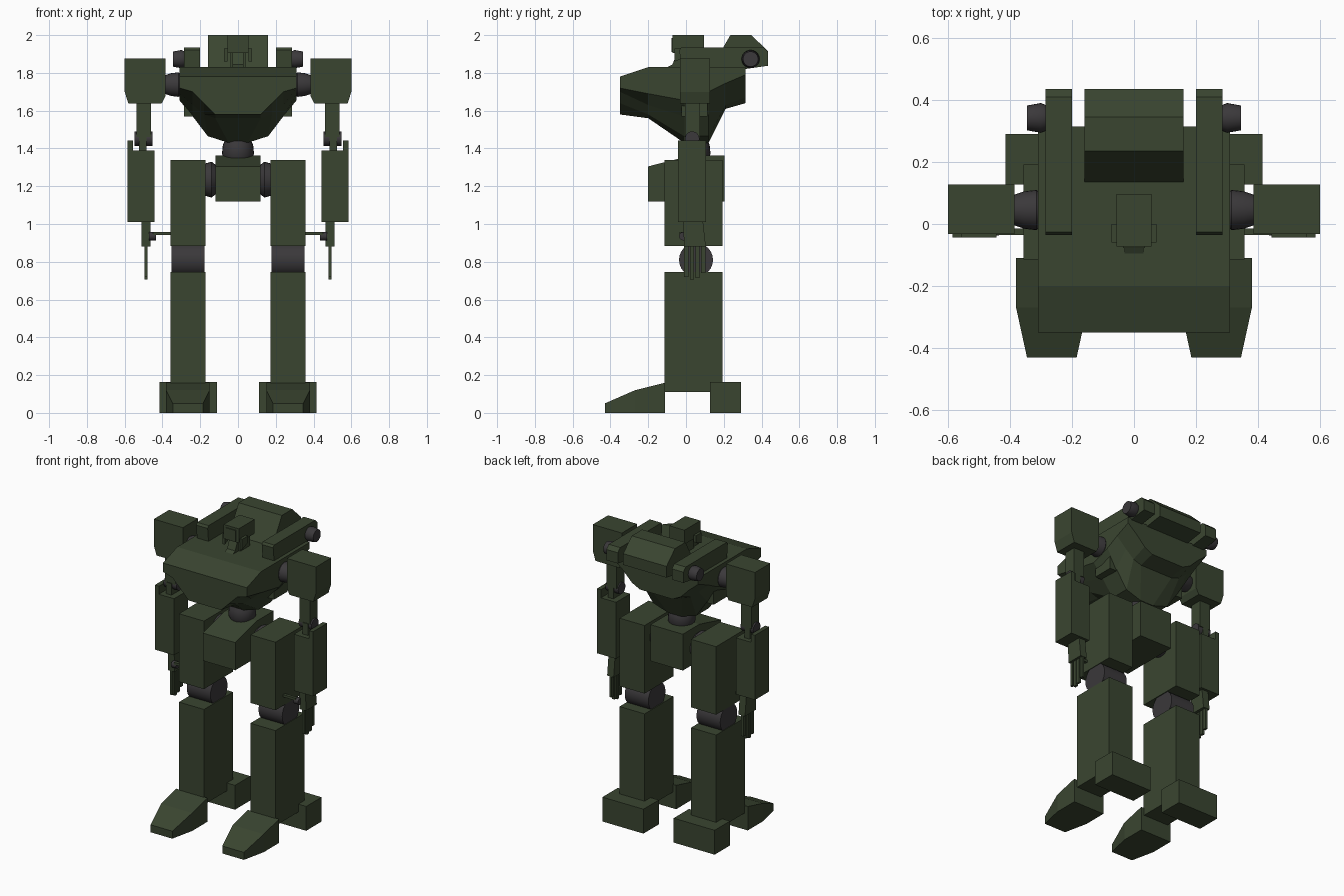
import bpy, bmesh, math
from mathutils import Matrix, Vector

if "Cube" in bpy.data.objects:
    bpy.data.objects.remove(bpy.data.objects["Cube"], do_unlink=True)


def material(name, color):
    m = bpy.data.materials.new(name)
    m.diffuse_color = (*color, 1)
    m.use_nodes = True
    bsdf = m.node_tree.nodes["Principled BSDF"]
    bsdf.inputs["Base Color"].default_value = (*color, 1)
    return m


GREEN = material("olive green", (0.042, 0.06, 0.03))
GREY = material("dark grey", (0.043, 0.04, 0.043))


def finish(name, bm, mat=GREEN, mirror=False):
    bmesh.ops.recalc_face_normals(bm, faces=bm.faces)
    mesh = bpy.data.meshes.new(name)
    bm.to_mesh(mesh)
    bm.free()
    mesh.materials.append(mat)
    ob = bpy.data.objects.new(name, mesh)
    bpy.context.collection.objects.link(ob)
    if mirror:
        ob.modifiers.new("both_sides", "MIRROR")
    return ob


def loft(name, rings, mirror=False, mat=GREEN):
    """Skin a row of equal closed rings and cap both ends."""
    bm = bmesh.new()
    rows = [[bm.verts.new(p) for p in ring] for ring in rings]
    n = len(rows[0])
    for a, b in zip(rows, rows[1:]):
        for i in range(n):
            j = (i + 1) % n
            bm.faces.new((a[i], a[j], b[j], b[i]))
    bm.faces.new(rows[0])
    bm.faces.new(rows[-1])
    return finish(name, bm, mat, mirror)


def prism(name, x0, x1, profile, mirror=False):
    """Extrude a (y, z) profile along x."""
    return loft(name, [[(x, y, z) for y, z in profile] for x in (x0, x1)], mirror)


def box(name, x, y, z, mirror=False, mat=GREEN):
    ring = lambda h: [(x[0], y[0], h), (x[1], y[0], h), (x[1], y[1], h), (x[0], y[1], h)]
    return loft(name, [ring(z[0]), ring(z[1])], mirror, mat)


def turned(name, start, axis, steps, mirror=False, sides=24):
    """Round grey joint: steps are (distance along axis, radius)."""
    rot = Vector(axis).to_track_quat("Z", "Y").to_matrix()
    rings = []
    for d, r in steps:
        angles = [2 * math.pi * i / sides for i in range(sides)]
        rings.append([Vector(start) + rot @ Vector((r * math.cos(a), r * math.sin(a), d))
                      for a in angles])
    ob = loft(name, rings, mirror, GREY)
    for p in ob.data.polygons:
        p.use_smooth = len(p.vertices) == 4
    ob.data.set_sharp_from_angle(angle=math.radians(35))
    return ob


# Feet: tapered toe and square heel
def toe_ring(y, half, top):
    c = 0.265
    return [(c - half, y, 0), (c + half, y, 0), (c + half, y, top), (c - half, y, top)]


loft("toe", [toe_ring(-0.43, 0.08, 0.05), toe_ring(-0.27, 0.115, 0.12),
             toe_ring(-0.11, 0.115, 0.16)], True)
box("heel", (0.112, 0.415), (0.128, 0.29), (0, 0.163), True)

# Legs
LEG_X, LEG_Y = (0.172, 0.357), (-0.114, 0.192)
box("shin", LEG_X, LEG_Y, (0.11, 0.747), True)
turned("knee", (0.178, 0.053, 0.81), (1, 0, 0), [(0, 0.09), (0.175, 0.09)], True)
box("thigh", LEG_X, LEG_Y, (0.883, 1.338), True)
turned("hip_joint", (0.115, 0.05, 1.235), (1, 0, 0),
       [(0, 0.075), (0.025, 0.095), (0.06, 0.085)], True)

# Pelvis and waist
prism("pelvis", -0.12, 0.12, [(-0.2, 1.12), (-0.2, 1.305), (0.03, 1.363),
                              (0.205, 1.363), (0.205, 1.12)])
turned("waist", (0, 0.045, 1.33), (0, 0, 1), [(0, 0.065), (0.04, 0.085), (0.09, 0.08), (0.13, 0.06)])


# Torso: hull skinned through cross-sections from front to back
def hull_ring(y, top, side, chine, low, keel):
    half = [(0.31, top), (0.31, side), chine, low, keel]
    return [(x, y, z) for x, z in half] + [(-x, y, z) for x, z in reversed(half)]


loft("torso", [
    hull_ring(-0.35, 1.78, 1.72, (0.24, 1.70), (0.18, 1.64), (0.12, 1.58)),
    hull_ring(-0.2, 1.83, 1.69, (0.24, 1.63), (0.18, 1.58), (0.12, 1.56)),
    hull_ring(-0.01, 1.83, 1.655, (0.24, 1.57), (0.16, 1.465), (0.05, 1.43)),
    hull_ring(0.12, 1.83, 1.70, (0.24, 1.58), (0.16, 1.465), (0.05, 1.43)),
    hull_ring(0.21, 1.83, 1.745, (0.24, 1.68), (0.18, 1.63), (0.12, 1.61)),
    hull_ring(0.315, 1.83, 1.79, (0.24, 1.73), (0.18, 1.67), (0.12, 1.64)),
])
box("shoulder_mount", (0.2, 0.285), (-0.025, 0.115), (1.57, 1.75), True)

# Back pack and side rails
prism("back_pack", -0.16, 0.16, [(0.13, 1.82), (0.235, 2.0), (0.345, 2.0),
                                 (0.435, 1.915), (0.435, 1.84), (0.31, 1.82)])
prism("side_rail", 0.2, 0.285, [(-0.025, 1.82), (-0.035, 1.92), (-0.025, 1.935), (0.41, 1.935),
                                (0.435, 1.91), (0.435, 1.838), (0.31, 1.82)], True)
turned("rail_drum", (0.28, 0.342, 1.873), (1, 0, 0),
       [(0, 0.04), (0.02, 0.048), (0.065, 0.04)], True)

# Head with cheek plates and snout
box("head", (-0.056, 0.056), (-0.072, 0.096), (1.905, 2.0))
box("neck", (-0.04, 0.04), (-0.03, 0.07), (1.82, 1.91))
prism("snout", -0.03, 0.03, [(-0.095, 1.832), (-0.072, 1.845), (-0.045, 1.91),
                             (-0.02, 1.91), (-0.02, 1.832)])
prism("cheek_plate", 0.056, 0.073, [(-0.06, 1.86), (-0.06, 1.93), (0.0, 1.93), (0.0, 1.885)], True)
box("visor", (-0.035, 0.035), (-0.078, -0.07), (1.91, 1.985))

# Shoulders
turned("shoulder_joint", (0.3, 0.045, 1.738), (1, 0, 0),
       [(0, 0.055), (0.015, 0.065), (0.055, 0.06), (0.09, 0.048)], True)
POD = [(0.385, 1.875), (0.6, 1.875), (0.6, 1.70), (0.58, 1.637), (0.405, 1.637), (0.385, 1.675)]
loft("shoulder_pod", [[(x, y, z) for x, z in POD] for y in (-0.033, 0.128)], True)

# Arms
box("upper_arm", (0.46, 0.537), (-0.005, 0.075), (1.46, 1.64), True)
turned("elbow", (0.452, 0.033, 1.452), (1, 0, 0), [(0, 0.038), (0.095, 0.038)], True)
box("elbow_link", (0.485, 0.525), (-0.01, 0.075), (1.38, 1.465), True)
box("forearm", (0.443, 0.56), (-0.043, 0.106), (1.01, 1.388), True)
box("forearm_plate", (0.555, 0.585), (-0.043, 0.106), (1.01, 1.442), True)

# Hands: palm, four fingers and a thumb
prism("palm", 0.462, 0.51, [(-0.015, 1.015), (0.09, 1.015), (0.105, 0.88), (-0.01, 0.88)], True)
for i, tip in enumerate((0.72, 0.705, 0.715, 0.74)):
    y = -0.01 + 0.03 * i
    box(f"finger_{i + 1}", (0.48, 0.496), (y, y + 0.022), (tip, 0.89), True)
turned("thumb_knuckle", (0.435, -0.015, 0.935), (1, 0, 0), [(0, 0.022), (0.035, 0.022)], True, 12)
box("thumb", (0.345, 0.45), (-0.035, -0.015), (0.942, 0.958), True)
